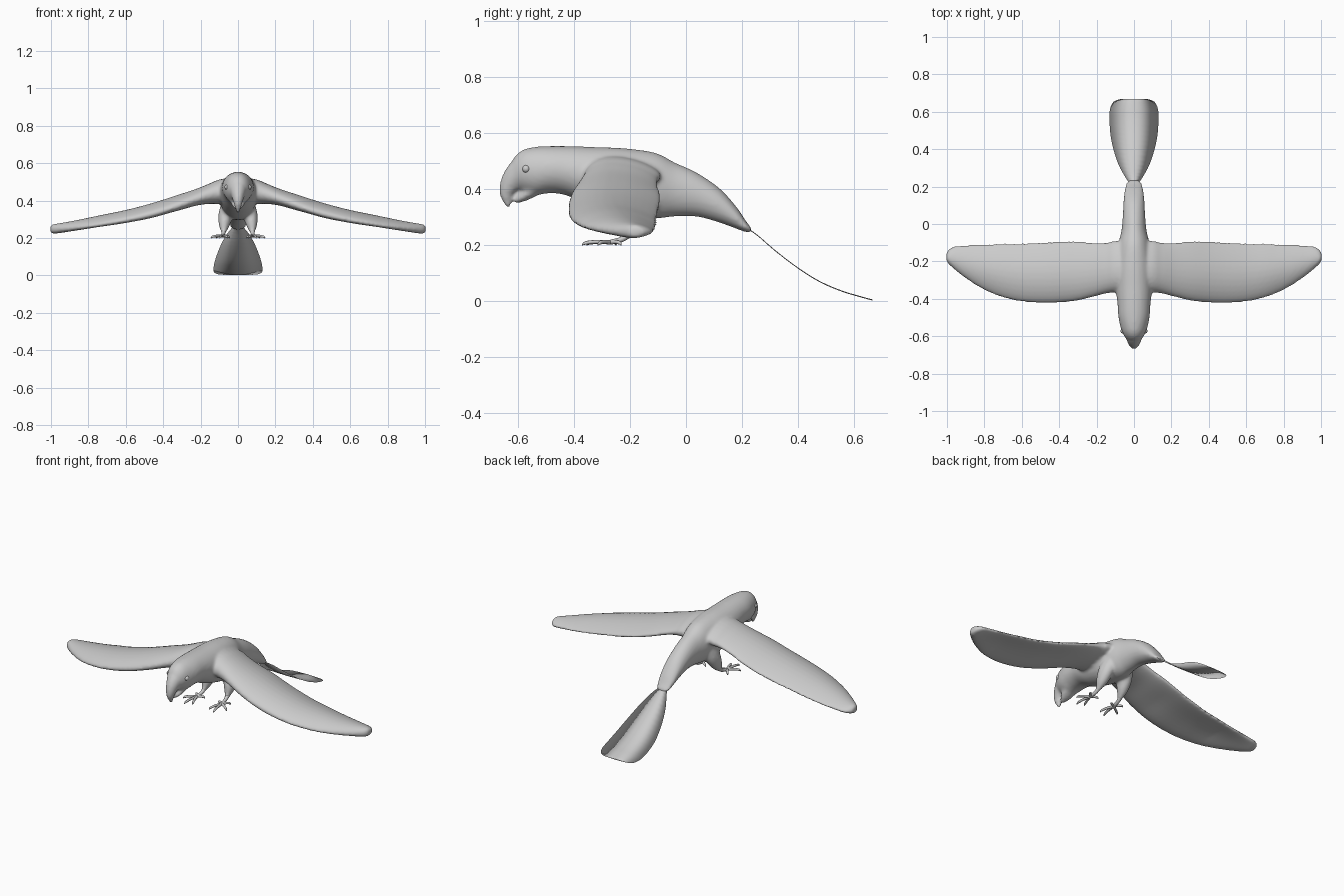
import bpy, bmesh, math
from mathutils import Vector

grey = bpy.data.materials.new("plain grey")
grey.diffuse_color = (0.6, 0.6, 0.6, 1)


def spline(keys, steps):
    """Smoothly interpolate a list of key tuples."""
    out = []
    for i in range(len(keys) - 1):
        a, b, c, d = (keys[min(max(i + k, 0), len(keys) - 1)] for k in (-1, 0, 1, 2))
        for s in range(steps):
            t = s / steps
            out.append([0.5 * (2 * q + (r - p) * t + (2 * p - 5 * q + 4 * r - w) * t * t
                               + (3 * q - p - 3 * r + w) * t ** 3)
                        for p, q, r, w in zip(a, b, c, d)])
    out.append(list(keys[-1]))
    return out


def skin(bm, rings):
    """Join closed rings of points into a capped solid."""
    vs = [[bm.verts.new(p) for p in ring] for ring in rings]
    n = len(vs[0])
    for a, b in zip(vs, vs[1:]):
        for i in range(n):
            j = (i + 1) % n
            bm.faces.new((a[i], a[j], b[j], b[i]))
    bm.faces.new(vs[0][::-1])
    bm.faces.new(vs[-1])


def angles(n):
    return [2 * math.pi * i / n for i in range(n)]


def tube(bm, keys, steps=4, n=12):
    """Keys are x, y, z, sideways radius, other radius."""
    pts = spline(keys, steps)
    rings = []
    for i, p in enumerate(pts):
        tangent = (Vector(pts[min(i + 1, len(pts) - 1)][:3]) - Vector(pts[max(i - 1, 0)][:3])).normalized()
        u = Vector((1, 0, 0))
        u = (u - tangent * u.dot(tangent)).normalized()
        v = tangent.cross(u)
        rings.append([Vector(p[:3]) + u * p[3] * math.cos(a) + v * p[4] * math.sin(a) for a in angles(n)])
    skin(bm, rings)


def finish(bm, name):
    bmesh.ops.recalc_face_normals(bm, faces=bm.faces[:])
    for f in bm.faces:
        f.smooth = True
    mesh = bpy.data.meshes.new(name)
    bm.to_mesh(mesh)
    bm.free()
    mesh.materials.append(grey)
    ob = bpy.data.objects.new(name, mesh)
    bpy.context.collection.objects.link(ob)
    return ob


bm = bmesh.new()

# Torso and head: y, top, bottom, half width
torso = [(-0.63, 0.485, 0.425, 0.025), (-0.61, 0.52, 0.405, 0.045), (-0.58, 0.542, 0.39, 0.062),
         (-0.54, 0.551, 0.378, 0.075), (-0.49, 0.554, 0.385, 0.084), (-0.43, 0.554, 0.378, 0.088),
         (-0.34, 0.551, 0.34, 0.098), (-0.22, 0.546, 0.305, 0.102), (-0.11, 0.53, 0.295, 0.085),
         (-0.04, 0.495, 0.302, 0.068), (0.04, 0.458, 0.301, 0.06), (0.12, 0.403, 0.28, 0.056),
         (0.18, 0.337, 0.258, 0.05), (0.215, 0.285, 0.246, 0.042), (0.233, 0.262, 0.246, 0.03)]
skin(bm, [[(w * math.cos(a), y, (t + b) / 2 + (t - b) / 2 * math.sin(a)) for a in angles(28)]
          for y, t, b, w in spline(torso, 5)])

# Hooked upper beak and short lower beak
tube(bm, [(0, -0.565, 0.475, 0.06, 0.06), (0, -0.60, 0.452, 0.047, 0.05), (0, -0.628, 0.42, 0.034, 0.039),
          (0, -0.643, 0.385, 0.023, 0.026), (0, -0.639, 0.352, 0.013, 0.014), (0, -0.632, 0.334, 0.006, 0.007)])
tube(bm, [(0, -0.53, 0.412, 0.05, 0.03), (0, -0.57, 0.382, 0.036, 0.022),
          (0, -0.60, 0.363, 0.022, 0.013), (0, -0.614, 0.362, 0.012, 0.009)])

# Wings: x, leading y, trailing y, top, bottom
wing = [(-0.03, -0.36, -0.11, 0.53, 0.40), (0.09, -0.365, -0.09, 0.52, 0.375), (0.15, -0.372, -0.10, 0.497, 0.372),
        (0.22, -0.39, -0.10, 0.468, 0.36), (0.32, -0.413, -0.09, 0.435, 0.328), (0.46, -0.423, -0.095, 0.39, 0.288),
        (0.6, -0.415, -0.103, 0.353, 0.262), (0.72, -0.387, -0.103, 0.328, 0.245), (0.82, -0.342, -0.108, 0.307, 0.232),
        (0.91, -0.283, -0.113, 0.289, 0.223), (0.97, -0.234, -0.122, 0.279, 0.219), (0.995, -0.21, -0.14, 0.273, 0.222),
        (1.004, -0.19, -0.158, 0.262, 0.232)]
for side in (1, -1):
    rings = []
    for x, lead, trail, top, bottom in spline(wing, 5):
        camber = 0.024 * min(1, max(0, (x - 0.05) * 3)) * min(1, (1.01 - x) * 4)
        half = (top - bottom - camber) / 2
        ring = []
        for a in angles(28):
            t = (1 - math.cos(a)) / 2
            z = bottom + half + camber * math.sin(math.pi * t)
            ring.append((side * x, lead + (trail - lead) * t, z + half * math.sin(a) * (1.15 - 0.5 * t)))
        rings.append(ring)
    skin(bm, rings)

    # Thigh
    tube(bm, [(side * 0.05, -0.14, 0.38, 0.04, 0.055), (side * 0.066, -0.16, 0.325, 0.039, 0.05),
              (side * 0.073, -0.185, 0.275, 0.031, 0.037), (side * 0.076, -0.205, 0.242, 0.018, 0.021),
              (side * 0.078, -0.22, 0.225, 0.011, 0.012)])

body = finish(bm, "body_with_wings")
remesh = body.modifiers.new("blend", "REMESH")
remesh.mode = 'VOXEL'
remesh.voxel_size = 0.008
remesh.use_smooth_shade = True
soften = body.modifiers.new("soften", "SMOOTH")
soften.factor = 0.5
soften.iterations = 7

for side, label in ((1, "right"), (-1, "left")):
    # Shank, toes and claws
    bm = bmesh.new()
    tube(bm, [(side * 0.076, -0.20, 0.245, 0.015, 0.015), (side * 0.079, -0.228, 0.221, 0.010, 0.010),
              (side * 0.083, -0.265, 0.211, 0.010, 0.009), (side * 0.084, -0.285, 0.208, 0.006, 0.006)])
    for tx, ty in ((0.055, -0.355), (0.097, -0.372), (0.145, -0.315), (0.115, -0.232), (0.045, -0.25)):
        mx, my = (0.083 + tx) / 2, (-0.272 + ty) / 2
        tube(bm, [(side * 0.083, -0.272, 0.21, 0.008, 0.008), (side * mx, my, 0.211, 0.007, 0.007),
                  (side * (mx + 3 * tx) / 4, (my + 3 * ty) / 4, 0.207, 0.006, 0.006),
                  (side * tx, ty, 0.199, 0.0015, 0.0015)], n=8)
    finish(bm, label + "_foot")

    # Eye
    bm = bmesh.new()
    bmesh.ops.create_uvsphere(bm, u_segments=16, v_segments=10, radius=0.014)
    bmesh.ops.translate(bm, verts=bm.verts[:], vec=(side * 0.058, -0.572, 0.472))
    finish(bm, label + "_eye")

# Flat tail fan: y, z, half width
fan = [(0.222, 0.258, 0.028), (0.26, 0.231, 0.052), (0.32, 0.179, 0.084), (0.40, 0.118, 0.11), (0.48, 0.068, 0.126),
       (0.56, 0.034, 0.131), (0.61, 0.019, 0.129), (0.645, 0.009, 0.116), (0.66, 0.005, 0.098), (0.668, 0.003, 0.07)]
bm = bmesh.new()
skin(bm, [[(-w, y, z), (0, y, z - 0.002), (w, y, z), (0, y, z + 0.002)] for y, z, w in spline(fan, 3)])
finish(bm, "tail_fan")
